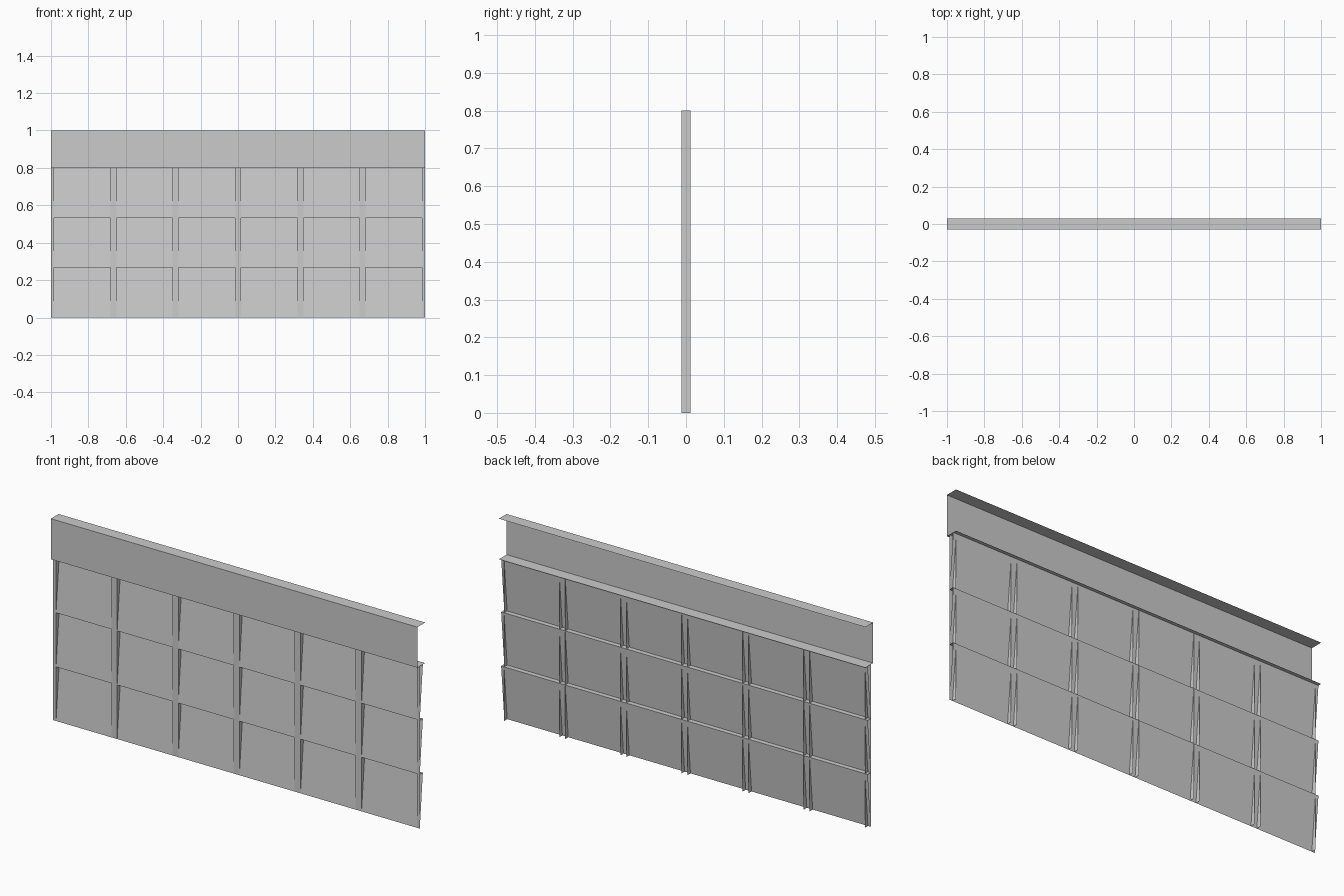
import bpy

if "Cube" in bpy.data.objects:
    bpy.data.objects.remove(bpy.data.objects["Cube"])

HALF_W = 1.0        # half the wall length
WALL_H = 0.8        # top of the siding
ROWS = 3
FRONT, BACK = -0.012, 0.012
BATTEN_HALF = 0.016


def make_object(name, verts, faces):
    mesh = bpy.data.meshes.new(name)
    mesh.from_pydata(verts, [], faces)
    mesh.update()
    obj = bpy.data.objects.new(name, mesh)
    bpy.context.collection.objects.link(obj)
    return obj


def sheet_along_x(name, profile, x0, x1):
    """Sweep an open (y, z) profile along x."""
    verts = [(x, y, z) for y, z in profile for x in (x0, x1)]
    faces = [(2 * i, 2 * i + 1, 2 * i + 3, 2 * i + 2)
             for i in range(len(profile) - 1)]
    return make_object(name, verts, faces)


def sheet_along_z(name, profile, z0, z1):
    """Sweep an open (x, y) profile upwards."""
    verts = [(x, y, z) for x, y in profile for z in (z0, z1)]
    faces = [(2 * i, 2 * i + 2, 2 * i + 3, 2 * i + 1)
             for i in range(len(profile) - 1)]
    return make_object(name, verts, faces)


# Top fascia: channel open at the back
sheet_along_x("fascia_channel",
              [(0.03, WALL_H), (-0.03, WALL_H), (-0.03, 1.0), (0.03, 1.0)],
              -HALF_W, HALF_W)

# Lapped siding: each board leans forward at its lower edge, then steps back
row_h = WALL_H / ROWS
siding = []
for r in range(ROWS):
    siding += [(FRONT, r * row_h), (BACK, (r + 1) * row_h)]
sheet_along_x("lapped_siding", siding, -HALF_W, HALF_W)

# Vertical battens: open channels, halved at both wall ends
for i in range(7):
    c = -HALF_W + i * HALF_W / 3
    left, right = c - BATTEN_HALF, c + BATTEN_HALF
    profile = [(left, BACK), (left, FRONT), (right, FRONT), (right, BACK)]
    if i == 0:
        profile = [(-HALF_W, FRONT)] + profile[2:]
    elif i == 6:
        profile = profile[:2] + [(HALF_W, FRONT)]
    sheet_along_z(f"batten_{i + 1}", profile, 0.0, WALL_H)
